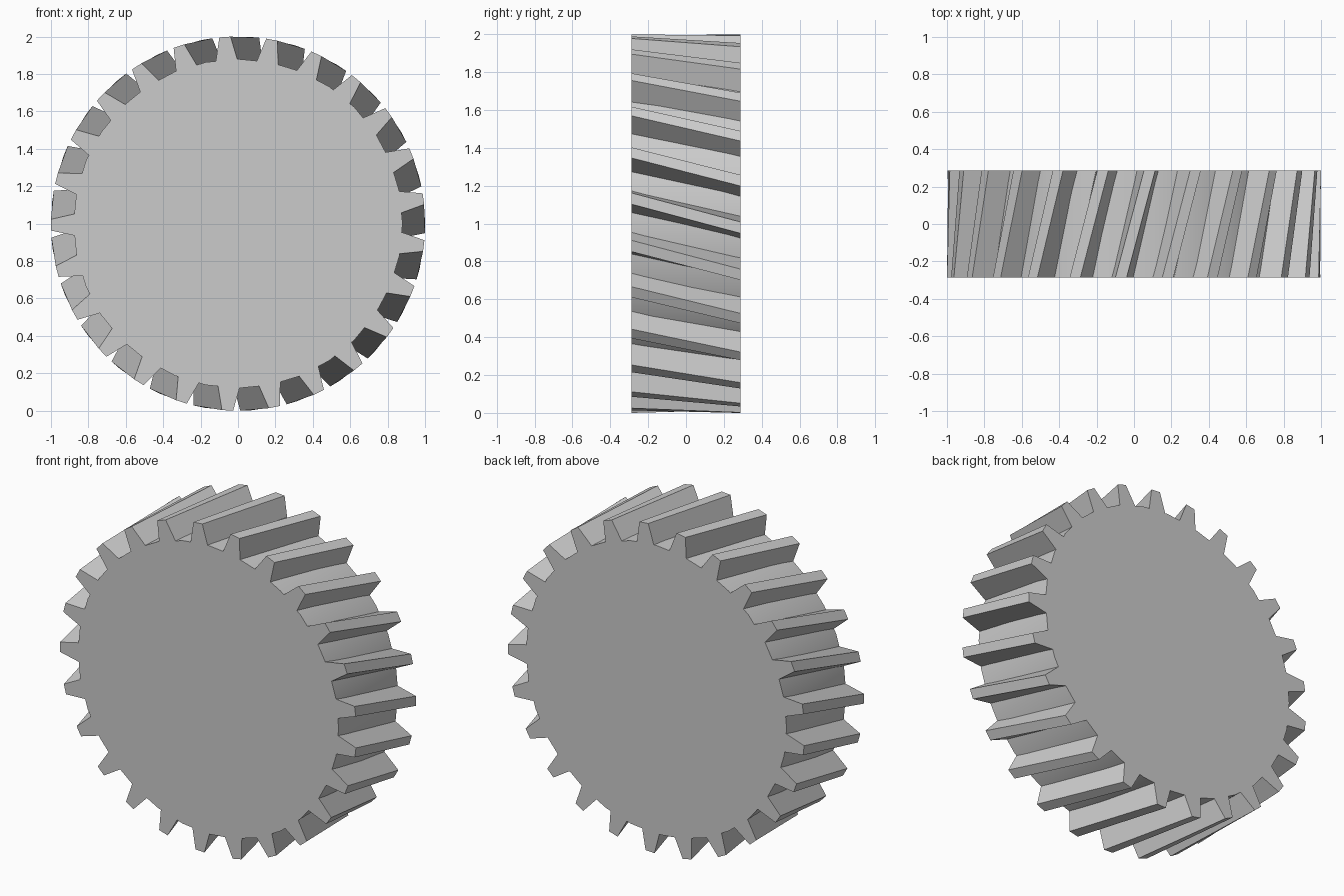
import bpy, bmesh, math

if "Cube" in bpy.data.objects:
    bpy.data.objects.remove(bpy.data.objects["Cube"])

TEETH = 25
HALF_W = 0.287          # half thickness along y
PHASE = math.radians(-4.0)
TWIST = math.radians(8.8)
SIDES = 32
ROOT = 0.88

# Tooth section in local (tangent, radial) coordinates
SECTION = [(-0.061, 0.86), (-0.030, 1.0), (0.030, 1.0), (0.061, 0.86)]


def make_object(name, bm):
    bmesh.ops.recalc_face_normals(bm, faces=bm.faces)
    mesh = bpy.data.meshes.new(name)
    bm.to_mesh(mesh)
    bm.free()
    ob = bpy.data.objects.new(name, mesh)
    bpy.context.collection.objects.link(ob)
    return ob


def ring(bm, section, angle, y):
    # rotate clockwise (seen from the front) about the wheel axis
    c, s = math.cos(angle), math.sin(angle)
    return [bm.verts.new((t * c + r * s, y, 1.0 + r * c - t * s))
            for t, r in section]


def loft(bm, a, b):
    bm.faces.new(a)
    bm.faces.new(b[::-1])
    n = len(a)
    for i in range(n):
        j = (i + 1) % n
        bm.faces.new((a[i], b[i], b[j], a[j]))


# Wheel body: smooth-sided solid disc
bm = bmesh.new()
circle = [(ROOT * math.sin(2 * math.pi * i / SIDES),
           ROOT * math.cos(2 * math.pi * i / SIDES)) for i in range(SIDES)]
loft(bm, ring(bm, circle, 0, -HALF_W), ring(bm, circle, 0, HALF_W))
body = make_object("gear_body", bm)
bpy.context.view_layer.objects.active = body
body.select_set(True)
bpy.ops.object.shade_smooth_by_angle(angle=math.radians(30))

# Slanted teeth around the rim
bm = bmesh.new()
for k in range(TEETH):
    a = PHASE + k * 2 * math.pi / TEETH
    loft(bm, ring(bm, SECTION, a, -HALF_W),
         ring(bm, SECTION, a + TWIST, HALF_W))
make_object("gear_teeth", bm)
